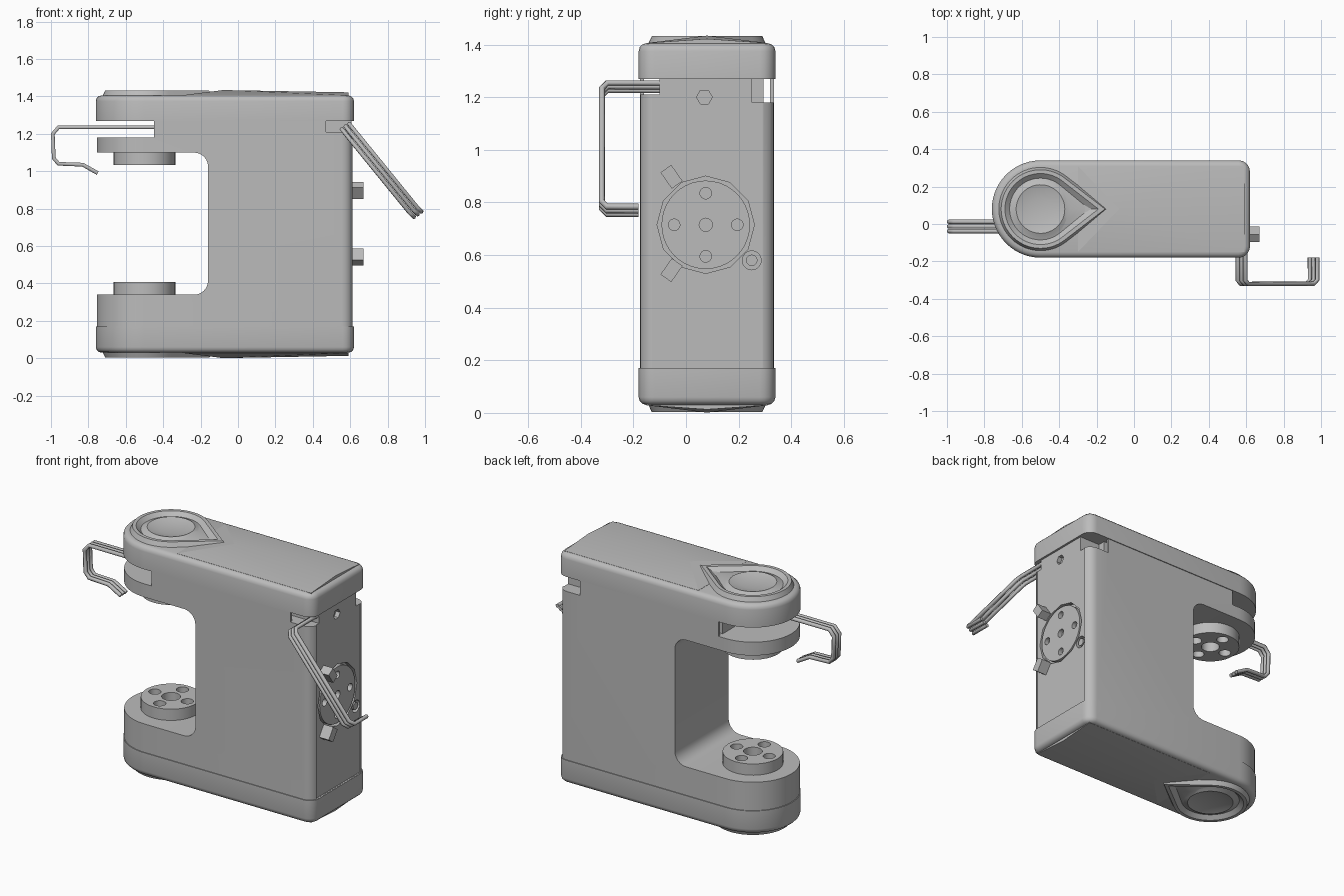
import bpy, bmesh
from math import sin, cos, pi, acos, radians
from mathutils import Vector, Matrix

cube = bpy.data.objects.get("Cube")
if cube:
    bpy.data.objects.remove(cube, do_unlink=True)

grey = bpy.data.materials.new("plain grey")
grey.use_nodes = True
grey.diffuse_color = (0.5, 0.5, 0.5, 1)
grey.node_tree.nodes["Principled BSDF"].inputs["Base Color"].default_value = (0.5, 0.5, 0.5, 1)

CY, CX, R = 0.08, -0.5, 0.26      # arm axis and rounded-end radius
MID = 0.7175                      # mirror height between the two ends


def finish(name, bm):
    bmesh.ops.recalc_face_normals(bm, faces=bm.faces)
    me = bpy.data.meshes.new(name)
    bm.to_mesh(me)
    bm.free()
    ob = bpy.data.objects.new(name, me)
    bpy.context.collection.objects.link(ob)
    me.materials.append(grey)
    return ob


def activate(ob):
    bpy.ops.object.select_all(action='DESELECT')
    ob.select_set(True)
    bpy.context.view_layer.objects.active = ob


def smooth(ob, angle=35):
    activate(ob)
    bpy.ops.object.shade_smooth_by_angle(angle=radians(angle))


def cut(ob, cutters):
    for c in cutters:
        m = ob.modifiers.new("cut", 'BOOLEAN')
        m.operation, m.solver, m.object = 'DIFFERENCE', 'EXACT', c
        activate(ob)
        bpy.ops.object.modifier_apply(modifier=m.name)
        bpy.data.objects.remove(c, do_unlink=True)


def box(name, x, y, z, tilt=0):
    bm = bmesh.new()
    bmesh.ops.create_cube(bm, size=1)
    size = Vector((x[1] - x[0], y[1] - y[0], z[1] - z[0]))
    mid = Vector((x[0] + x[1], y[0] + y[1], z[0] + z[1])) / 2
    bm.transform(Matrix.Translation(mid) @ Matrix.Rotation(tilt, 4, 'X') @ Matrix.Diagonal(size).to_4x4())
    return finish(name, bm)


def cylinder(name, r, depth, loc, axis='Z', sides=32):
    bm = bmesh.new()
    bmesh.ops.create_cone(bm, cap_ends=True, segments=sides, radius1=r, radius2=r, depth=depth)
    turn = Matrix.Rotation(pi / 2, 4, 'Y') if axis == 'X' else Matrix()
    bm.transform(Matrix.Translation(loc) @ turn)
    return finish(name, bm)


def footprint(inset):
    r, corner = R - inset, 0.06
    pts = [(CX + r * cos(a), CY + r * sin(a)) for a in [pi / 2 + pi * i / 28 for i in range(29)]]
    for s in (-1, 1):
        for i in range(6):
            a = pi / 10 * i + (-pi / 2 if s < 0 else 0)
            pts.append((0.62 - inset - corner + corner * cos(a), CY + s * (r - corner) + corner * sin(a)))
    return pts


def slab(name, z0, z1, inset=0, round_z=None):
    bm = bmesh.new()
    face = bm.faces.new([bm.verts.new((x, y, z0)) for x, y in footprint(inset)])
    ext = bmesh.ops.extrude_face_region(bm, geom=[face])
    bmesh.ops.translate(bm, verts=[v for v in ext["geom"] if isinstance(v, bmesh.types.BMVert)], vec=(0, 0, z1 - z0))
    if round_z is not None:
        rim = [e for e in bm.edges if all(abs(v.co.z - round_z) < 0.001 for v in e.verts)]
        bmesh.ops.bevel(bm, geom=rim, offset=0.03, segments=3, profile=0.5, affect='EDGES')
    return finish(name, bm)


# Caps at both ends
top_cap = slab("top_cap", 1.27, 1.405, 0, 1.405)
bottom_cap = slab("bottom_cap", 0.03, 0.17, 0, 0.03)
smooth(top_cap)
smooth(bottom_cap)

# Column with the two arms: cut the throat with rounded inner corners
column = slab("column", 0.16, 1.28, 0.005)
bm = bmesh.new()
bmesh.ops.create_cube(bm, size=1)
bm.transform(Matrix.Translation((-0.66, 0, 0.72)) @ Matrix.Diagonal((1, 2, 0.76, 1)))
inner = [e for e in bm.edges if all(v.co.x > -0.2 for v in e.verts)
         and abs(e.verts[0].co.y - e.verts[1].co.y) > 1]
bmesh.ops.bevel(bm, geom=inner, offset=0.075, segments=6, profile=0.5, affect='EDGES')
throat = finish("throat_cutter", bm)
cutters = [throat,
           box("end_slot", (-1, -0.45), (-1, 1), (1.18, 1.4)),
           box("front_channel", (-0.5, 0.8), (-0.16, -0.10), (1.21, 1.4)),
           box("back_channel", (-0.5, 0.8), (0.295, 0.32), (1.18, 1.4)),
           box("front_notch", (0.47, 0.8), (-0.4, -0.10), (1.21, 1.4)),
           box("back_notch", (0.47, 0.8), (0.25, 0.6), (1.18, 1.4)),
           box("panel_recess", (0.607, 0.8), (-0.13, 0.29), (0.171, 1.4)),
           cylinder("dial_socket", 0.185, 0.1, (0.63, 0.075, 0.715), 'X', 12),
           cylinder("peg_hole", 0.03, 0.06, (0.61, 0.07, 1.2), 'X', 6)]
screws = [(y, z) for y in (-0.095, 0.25) for z in (0.23, 0.58)]
cutters += [cylinder("screw_hole", 0.036, 0.06, (0.61, y, z), 'X', 16) for y, z in screws]
cut(column, cutters)
smooth(column)
for y, z in screws:
    cylinder("screw", 0.022, 0.03, (0.59, y, z), 'X', 12)


# Round plates with a centre hole and four around it
def holed_plate(name, r, depth, loc, axis, ring, hole, centre):
    plate = cylinder(name, r, depth, loc, axis, 40)
    u = Vector((0, 0, 1)) if axis == 'X' else Vector((1, 0, 0))
    v = Vector((0, 1, 0))
    spots = [(0, 0, centre)] + [(ring * cos(k * pi / 2), ring * sin(k * pi / 2), hole) for k in range(4)]
    cut(plate, [cylinder("hole", h, depth * 3, Vector(loc) + u * a + v * b, axis, 16) for a, b, h in spots])
    smooth(plate)


holed_plate("lower_chuck", 0.165, 0.075, (CX, CY, 0.37), 'Z', 0.108, 0.034, 0.052)
holed_plate("upper_chuck", 0.165, 0.075, (CX, CY, 1.07), 'Z', 0.108, 0.034, 0.052)
holed_plate("side_dial", 0.168, 0.03, (0.592, 0.075, 0.715), 'X', 0.12, 0.022, 0.025)

# Lugs beside the dial
box("upper_lug", (0.58, 0.67), (-0.08, -0.03), (0.86, 0.935), radians(35))
box("lower_lug", (0.58, 0.67), (-0.08, -0.03), (0.505, 0.58), radians(-35))


# Teardrop ring with a dished button, on the top and under the base
def teardrop(r, tip, n=48):
    half = acos(r / tip) if tip > r else 0
    pts = [Vector((tip, 0))]
    for i in range(n):
        a = half + (2 * pi - 2 * half) * i / (n - 1)
        pts.append(Vector((r * cos(a), r * sin(a))))
    return pts


def both_ends(name, build, angle=30):
    for end in ("top", "bottom"):
        bm = build()
        if end == "bottom":
            bm.transform(Matrix.Translation((0, 0, 2 * MID)) @ Matrix.Diagonal((1, 1, -1, 1)))
        smooth(finish(end + "_" + name, bm), angle)


def build_teardrop():
    bm = bmesh.new()
    rings = [(0.225, 0.37, 1.40), (0.21, 0.345, 1.432), (0.19, 0.31, 1.432), (0.165, 0.26, 1.41),
             (0.15, 0.16, 1.415), (0.13, 0.13, 1.425), (0.12, 0.12, 1.422), (0.06, 0.06, 1.41)]
    loops = [[bm.verts.new((CX + p.x, CY + p.y, z)) for p in teardrop(r, t)] for r, t, z in rings]
    for a, b in zip(loops, loops[1:]):
        for i in range(len(a)):
            j = (i + 1) % len(a)
            bm.faces.new((a[i], a[j], b[j], b[i]))
    bm.faces.new(loops[-1])
    bmesh.ops.remove_doubles(bm, verts=bm.verts, dist=0.0001)
    return bm


def build_crown():
    bm = bmesh.new()
    for x, y, z in [(-0.08, CY, 1.434), (0.59, CY, 1.422)]:
        bm.verts.new((x, y, z))
    for x in (-0.3, 0.59):
        for y in (-0.15, 0.31):
            for z in (1.395, 1.406):
                bm.verts.new((x, y, z))
    bmesh.ops.convex_hull(bm, input=bm.verts)
    return bm


both_ends("teardrop_ring", build_teardrop)
both_ends("crown", build_crown, 10)


# Bent wire handles made of three parallel wires
def wires(name, path, offset):
    cu = bpy.data.curves.new(name, 'CURVE')
    cu.dimensions = '3D'
    cu.bevel_depth, cu.bevel_resolution, cu.use_fill_caps = 0.012, 1, True
    for k in (-1, 0, 1):
        sp = cu.splines.new('POLY')
        sp.points.add(len(path) - 1)
        for pt, p in zip(sp.points, path):
            pt.co = (*(Vector(p) + Vector(offset) * k), 1)
    ob = bpy.data.objects.new(name, cu)
    bpy.context.collection.objects.link(ob)
    cu.materials.append(grey)


left_path = [(-0.4, 1.235), (-0.96, 1.235), (-0.99, 1.2), (-0.985, 1.07), (-0.96, 1.04), (-0.83, 1.035), (-0.75, 0.99)]
wires("end_handle", [(x, -0.013, z) for x, z in left_path], (0, 0.025, 0))
wires("side_handle", [(0.575, -0.08, 1.24), (0.575, -0.30, 1.24), (0.59, -0.32, 1.22), (0.94, -0.32, 0.79),
                      (0.96, -0.30, 0.77), (0.96, -0.18, 0.77)], (0.02, 0, 0.014))
